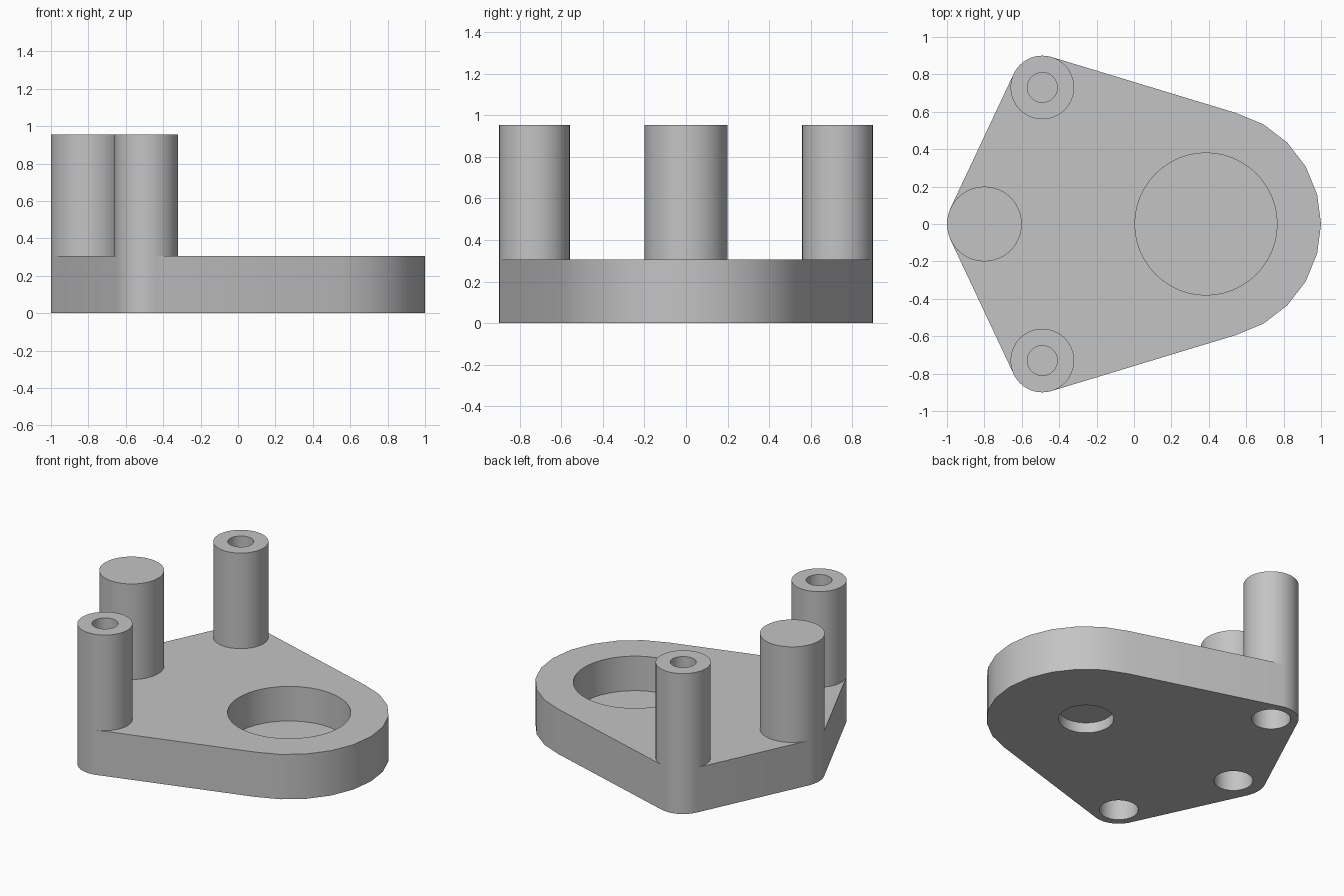
import bpy, bmesh, math
from mathutils import Vector, geometry

if "Cube" in bpy.data.objects:
    bpy.data.objects.remove(bpy.data.objects["Cube"])

PLATE_TOP, POST_TOP = 0.305, 0.955
FLOOR, STEP = 0.07, 0.6              # recess floor, screw-head step
BORE, HEAD = 0.08, 0.12              # screw hole and screw-head radii
BOSS = (0.385, 0.0)                  # centre of the rounded end
POSTS = {"middle_post": (-0.8, 0.0, 0.2),
         "left_post": (-0.49, 0.73, 0.17),
         "right_post": (-0.49, -0.73, 0.17)}

grey = bpy.data.materials.new("light_grey")
grey.use_nodes = True
grey.diffuse_color = (0.55, 0.55, 0.55, 1)
grey.node_tree.nodes["Principled BSDF"].inputs["Base Color"].default_value = grey.diffuse_color


def circle(x, y, r, n=48):
    return [Vector((x + r * math.cos(math.tau * i / n),
                    y + r * math.sin(math.tau * i / n))) for i in range(n)]


def ring(bm, points, z):
    verts = [bm.verts.new((p.x, p.y, z)) for p in points]
    return [bm.edges.new((verts[i - 1], verts[i])) for i in range(len(verts))]


def wall(bm, low, high):
    bmesh.ops.bridge_loops(bm, edges=low + high)


def cap(bm, loops):
    bmesh.ops.triangle_fill(bm, use_beauty=True, edges=sum(loops, []))


def finish(bm, name):
    bmesh.ops.recalc_face_normals(bm, faces=bm.faces)
    mesh = bpy.data.meshes.new(name)
    bm.to_mesh(mesh)
    bm.free()
    mesh.materials.append(grey)
    obj = bpy.data.objects.new(name, mesh)
    bpy.context.collection.objects.link(obj)
    bpy.ops.object.select_all(action="DESELECT")
    obj.select_set(True)
    bpy.context.view_layer.objects.active = obj
    bpy.ops.object.shade_smooth_by_angle(angle=math.radians(30))


# Base plate: outline wrapped around the rounded end and the posts
points = circle(*BOSS, 0.615, 24)
for x, y, r in POSTS.values():
    points += circle(x, y, r)
outline = [points[i] for i in geometry.convex_hull_2d(points)]

bm = bmesh.new()
bottom, top = [ring(bm, outline, 0)], [ring(bm, outline, PLATE_TOP)]
wall(bm, bottom[0], top[0])
for x, y, r in POSTS.values():       # screw-head holes
    hole = circle(x, y, HEAD)
    bottom.append(ring(bm, hole, 0))
    top.append(ring(bm, hole, PLATE_TOP))
    wall(bm, bottom[-1], top[-1])

# Stepped round recess with a through hole
wide, narrow = circle(*BOSS, 0.38), circle(*BOSS, 0.17)
top.append(ring(bm, wide, PLATE_TOP))
bottom.append(ring(bm, narrow, 0))
floor_outer, floor_inner = ring(bm, wide, FLOOR), ring(bm, narrow, FLOOR)
wall(bm, floor_outer, top[-1])
wall(bm, floor_inner, floor_outer)
wall(bm, bottom[-1], floor_inner)
cap(bm, bottom)
cap(bm, top)
finish(bm, "base_plate")

# Hollow posts: outer wall, top rim, screw hole, step, screw-head hole
for name, (x, y, r) in POSTS.items():
    bm = bmesh.new()
    profile = [(r, PLATE_TOP), (r, POST_TOP), (BORE, POST_TOP),
               (BORE, STEP), (HEAD, STEP), (HEAD, PLATE_TOP)]
    rings = [ring(bm, circle(x, y, radius), z) for radius, z in profile]
    for a, b in zip(rings, rings[1:]):
        wall(bm, a, b)
    wall(bm, rings[-1], rings[0])
    finish(bm, name)
